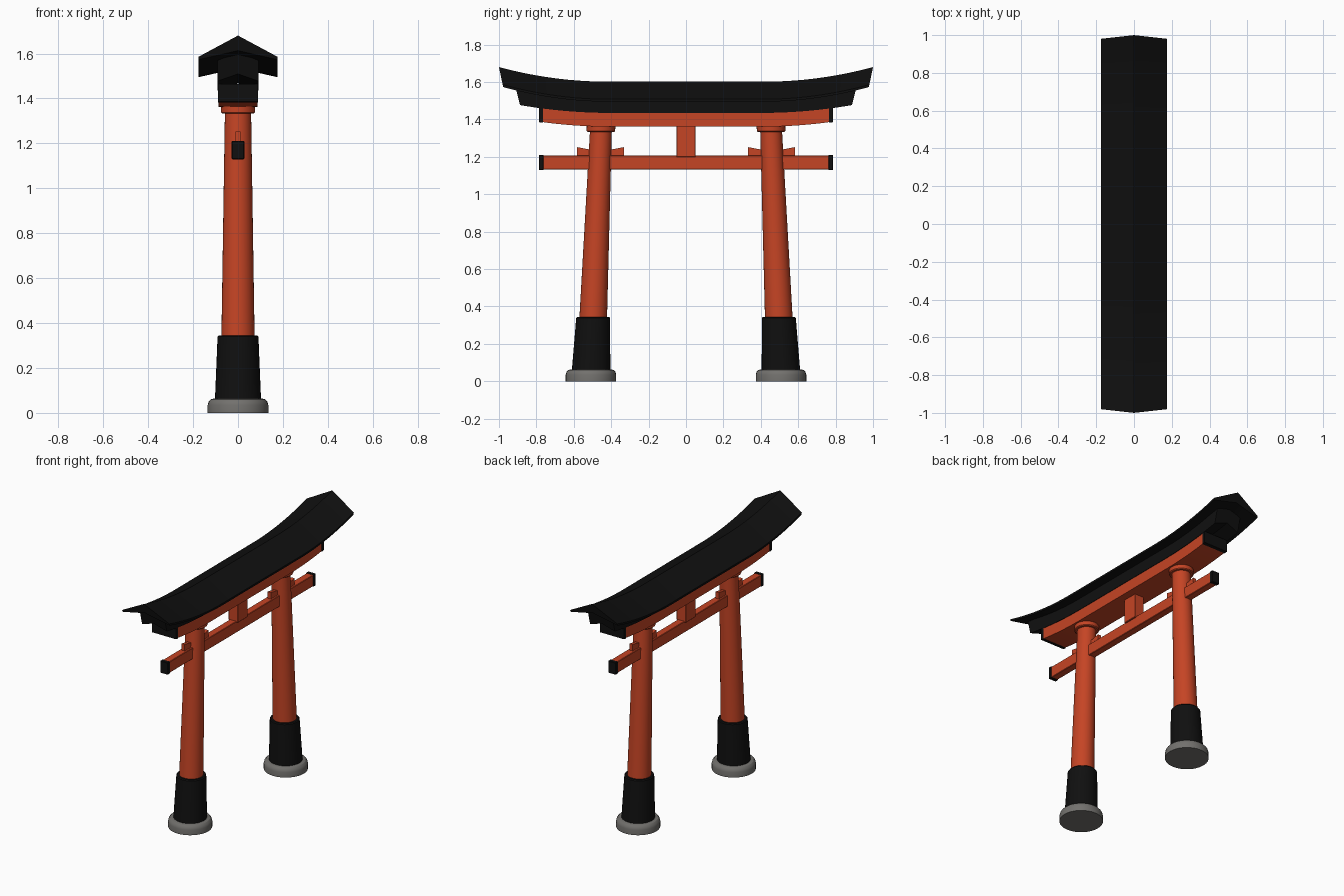
import bpy, bmesh, math

if "Cube" in bpy.data.objects:
    bpy.data.objects.remove(bpy.data.objects["Cube"])


def material(name, rgb):
    m = bpy.data.materials.new(name)
    m.diffuse_color = (*rgb, 1)
    m.use_nodes = True
    m.node_tree.nodes["Principled BSDF"].inputs["Base Color"].default_value = m.diffuse_color
    return m


RED = material("vermilion", (0.56, 0.058, 0.018))
BLACK = material("black", (0.005, 0.005, 0.005))
STONE = material("grey_stone", (0.17, 0.165, 0.155))


def finish(bm, name, mat, smooth=True):
    bmesh.ops.recalc_face_normals(bm, faces=bm.faces)
    me = bpy.data.meshes.new(name)
    bm.to_mesh(me)
    bm.free()
    ob = bpy.data.objects.new(name, me)
    bpy.context.collection.objects.link(ob)
    me.materials.append(mat)
    if smooth:
        bpy.ops.object.select_all(action='DESELECT')
        ob.select_set(True)
        bpy.context.view_layer.objects.active = ob
        bpy.ops.object.shade_smooth_by_angle(angle=math.radians(30))
    return ob


def skin(bm, rings):
    """Join equal rings of points into a closed solid."""
    vs = [[bm.verts.new(p) for p in ring] for ring in rings]
    n = len(vs[0])
    for a, b in zip(vs, vs[1:]):
        for i in range(n):
            j = (i + 1) % n
            bm.faces.new((a[i], a[j], b[j], b[i]))
    bm.faces.new(vs[0][::-1])
    bm.faces.new(vs[-1])


def column(name, profile, axis, mat, sides=32):
    """Round part; profile is (z, radius), axis(z) gives the centre in y."""
    bm = bmesh.new()
    ang = [2 * math.pi * i / sides for i in range(sides)]
    skin(bm, [[(r * math.cos(a), axis(z) + r * math.sin(a), z) for a in ang]
              for z, r in profile])
    return finish(bm, name, mat)


def box(name, x, y0, y1, z0, z1, mat, bevel=0.003):
    bm = bmesh.new()
    skin(bm, [[(-x, y, z0), (x, y, z0), (x, y, z1), (-x, y, z1)] for y in (y0, y1)])
    bmesh.ops.bevel(bm, geom=bm.edges[:], offset=bevel, segments=1, affect='EDGES')
    return finish(bm, name, mat, False)


def swept_beam(name, section, half, rise, mat, slant=0.0, start=None):
    """Sweep an (x, z) section along y; the ends curve upward past y = 0.42."""
    flat = 0.42
    top = max(z for _, z in section)
    if start is None:
        ys = [flat + (half - flat) * i / 14 for i in range(15)]
        ys = [-y for y in reversed(ys)] + [0] + ys
    else:
        ys = [start + (half - start) * i / 2 for i in range(3)]
    end = 0.79 if start is not None else half
    rings = []
    for y in ys:
        t = max(0, (abs(y) - flat) / (end - flat))
        rings.append([(x, y * (1 - slant * (top - z) / half), z + rise * t * t)
                      for x, z in section])
    bm = bmesh.new()
    skin(bm, rings)
    return bm if start is not None else finish(bm, name, mat)


# Roof: thin gabled cap with upswept, slanted ends
swept_beam("roof_cap", [(0, 1.602), (0.175, 1.508), (0.175, 1.495), (0.09, 1.514),
                        (0, 1.535), (-0.09, 1.514), (-0.175, 1.495), (-0.175, 1.508)],
           1.0, 0.078, BLACK, 0.21)
# Black beam under the roof, with a gabled top and underside
swept_beam("upper_beam", [(0, 1.565), (0.092, 1.527), (0.092, 1.435), (0, 1.467),
                          (-0.092, 1.435), (-0.092, 1.527)], 0.92, 0.042, BLACK, 0.25)
# Red beam with black end caps
swept_beam("lower_beam", [(0.087, 1.362), (0.087, 1.437), (-0.087, 1.437), (-0.087, 1.362)],
           0.775, 0.025, RED)
for s, side in ((-1, "left"), (1, "right")):
    bm = swept_beam("cap", [(0.09, 1.36), (0.09, 1.439), (-0.09, 1.439), (-0.09, 1.36)],
                    0.787, 0.026, BLACK, start=0.765)
    for v in bm.verts:
        v.co.y *= s
    finish(bm, "lower_beam_cap_" + side, BLACK, False)

# Tie beam, its end caps and the centre strut
box("tie_beam", 0.025, -0.775, 0.775, 1.132, 1.208, RED)
for s, side in ((-1, "left"), (1, "right")):
    a, b = sorted((s * 0.762, s * 0.787))
    box("tie_beam_cap_" + side, 0.028, a, b, 1.129, 1.211, BLACK)
box("centre_strut", 0.035, -0.052, 0.052, 1.2, 1.37, RED)

# Pillars
for s, side in ((-1, "left"), (1, "right")):
    def lean(z, s=s):
        return s * (0.51 - 0.041 * z)

    def upright(z, s=s):
        return s * 0.508

    column("base_stone_" + side, [(0, 0.135), (0.035, 0.135), (0.05, 0.131),
                                  (0.06, 0.122), (0.063, 0.112)], upright, STONE)
    column("pillar_sleeve_" + side, [(0.05, 0.103), (0.339, 0.091), (0.345, 0.086)],
           lean, BLACK)
    column("pillar_" + side, [(0.3, 0.0745), (1.36, 0.058)], lean, RED)
    column("pillar_collar_" + side, [(1.333, 0.071), (1.338, 0.076), (1.37, 0.077)],
           lean, RED)
    # Wedges on the tie beam, rising away from the pillar on both sides
    bm = bmesh.new()
    c = s * 0.457
    pts = [(c - 0.126, 1.2), (c + 0.126, 1.2), (c + 0.126, 1.252),
           (c + 0.04, 1.236), (c - 0.04, 1.236), (c - 0.126, 1.252)]
    skin(bm, [[(x, y, z) for y, z in pts] for x in (-0.012, 0.012)])
    finish(bm, "wedges_" + side, RED, False)
